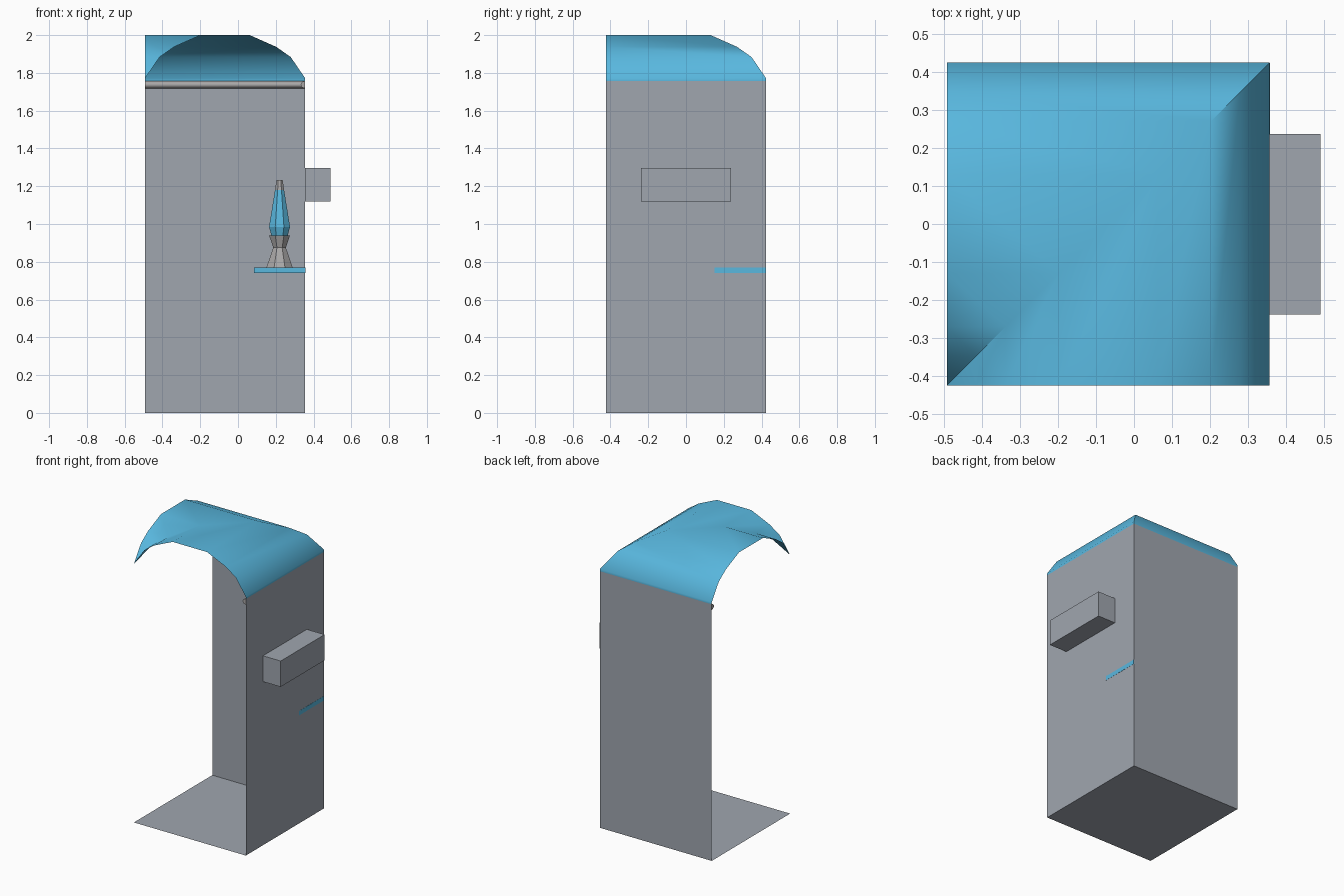
import bpy, bmesh, math

if "Cube" in bpy.data.objects:
    bpy.data.objects.remove(bpy.data.objects["Cube"])

L, R, F, B = -0.492, 0.356, -0.424, 0.424   # enclosure footprint
WALL_TOP = 1.757


def material(name, rgb):
    m = bpy.data.materials.new(name)
    m.diffuse_color = (*rgb, 1)
    m.use_nodes = True
    m.node_tree.nodes["Principled BSDF"].inputs["Base Color"].default_value = m.diffuse_color
    return m


GREY = material("wall grey", (0.35, 0.38, 0.43))
BLUE = material("sky blue", (0.10, 0.48, 0.74))
METAL = material("metal grey", (0.40, 0.39, 0.39))


def mesh_object(name, verts, faces, mat, smooth=None):
    me = bpy.data.meshes.new(name)
    me.from_pydata(verts, [], faces)
    bm = bmesh.new()
    bm.from_mesh(me)
    bmesh.ops.remove_doubles(bm, verts=bm.verts, dist=1e-5)
    bm.to_mesh(me)
    bm.free()
    ob = bpy.data.objects.new(name, me)
    bpy.context.collection.objects.link(ob)
    me.materials.append(mat)
    if smooth:
        bpy.ops.object.select_all(action='DESELECT')
        ob.select_set(True)
        bpy.context.view_layer.objects.active = ob
        bpy.ops.object.shade_smooth_by_angle(angle=math.radians(smooth))
    return ob


def box(name, x0, x1, y0, y1, z0, z1, mat):
    bpy.ops.mesh.primitive_cube_add(size=1, location=((x0 + x1) / 2, (y0 + y1) / 2, (z0 + z1) / 2))
    ob = bpy.context.object
    ob.name = name
    ob.scale = (x1 - x0, y1 - y0, z1 - z0)
    ob.data.materials.append(mat)
    return ob


def grid_faces(rows, cols, closed=False):
    n = cols if closed else cols - 1
    return [(r * cols + c, r * cols + (c + 1) % cols,
             (r + 1) * cols + (c + 1) % cols, (r + 1) * cols + c)
            for r in range(rows - 1) for c in range(n)]


def lathe(name, profile, x, y, mat, sides=8):
    verts = [(x + r * math.cos(2 * math.pi * (i + 0.5) / sides),
              y + r * math.sin(2 * math.pi * (i + 0.5) / sides), z)
             for r, z in profile for i in range(sides)]
    faces = grid_faces(len(profile), sides, True)
    faces.append(tuple(reversed(range(sides))))
    faces.append(tuple(range(len(verts) - sides, len(verts))))
    return mesh_object(name, verts, faces, mat)


# Floor and the two thin walls, facing outward at the sides
mesh_object("floor", [(L, F, 0), (R, F, 0), (R, B, 0), (L, B, 0)], [(0, 1, 2, 3)], GREY)
mesh_object("back_wall", [(R, B, 0), (L, B, 0), (L, B, WALL_TOP), (R, B, WALL_TOP)], [(0, 1, 2, 3)], GREY)
mesh_object("right_wall", [(R, F, 0), (R, B, 0), (R, B, WALL_TOP), (R, F, WALL_TOP)], [(0, 1, 2, 3)], GREY)

# Canopy: an arched sheet that turns a mitred corner from front to left
half = [(0.424, WALL_TOP), (0.424, 1.771), (0.347, 1.884), (0.270, 1.938), (0.130, 2.0)]
arch = [(-d, z) for d, z in half[1:]] + half[::-1]
cx = (L + R) / 2
verts = ([(cx + d, F, z) for d, z in arch] +
         [(cx + d, d, z) for d, z in arch] +
         [(L, d, z) for d, z in arch])
mesh_object("canopy", verts, grid_faces(3, len(arch)), BLUE, 40)

# Half-round rail under the canopy, following both walls
rail = []
for i in range(7):
    a = math.pi * i / 6
    rail.append((0.024 * math.sin(a), 1.7375 + 0.0195 * math.cos(a)))
verts = ([(L, B - d, z) for d, z in rail] +
         [(R - d, B - d, z) for d, z in rail] +
         [(R - d, F, z) for d, z in rail])
n = len(rail)
faces = [tuple(reversed(f)) for f in grid_faces(3, n)]
faces += [tuple(range(n)), tuple(reversed(range(2 * n, 3 * n)))]
mesh_object("wall_rail", verts, faces, METAL, 40)

# Outer box on the right wall
box("side_box", R, 0.49, -0.238, 0.237, 1.12, 1.297, GREY)

# Corner shelf, its edge just showing through the right wall
box("corner_shelf", 0.085, R + 0.001, 0.15, B - 0.001, 0.74, 0.77, BLUE)

# Table lamp on the shelf
LX, LY = 0.22, 0.287
lathe("lamp_base", [(0.075, 0.77), (0.036, 0.875), (0.060, 0.94)], LX, LY, METAL)
lathe("lamp_glass", [(0.047, 0.94), (0.060, 0.985), (0.026, 1.18)], LX, LY, BLUE)
lathe("lamp_cap", [(0.026, 1.18), (0.018, 1.233)], LX, LY, METAL)
